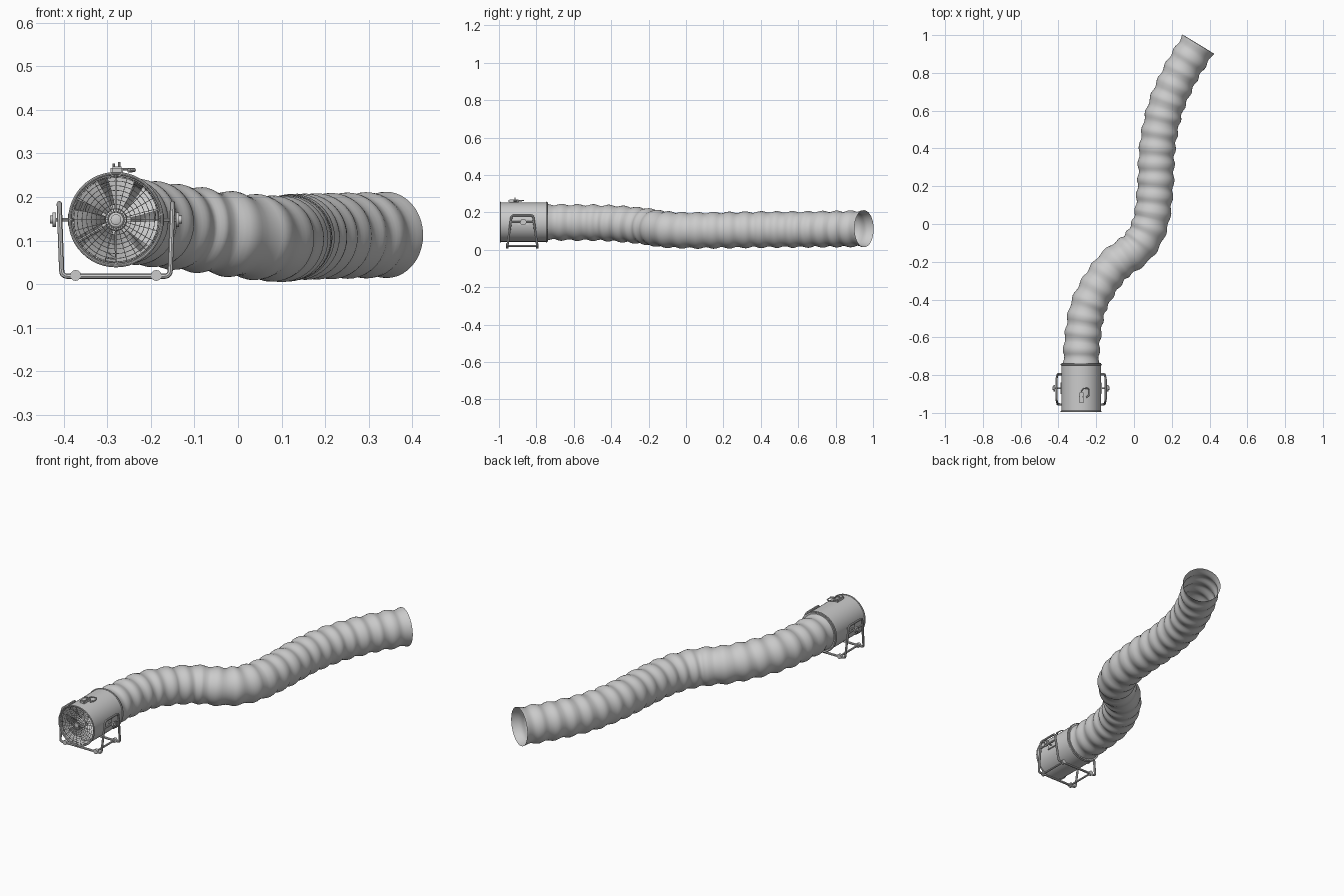
import bpy, bmesh, math
from mathutils import Vector, Matrix

cube = bpy.data.objects.get("Cube")
if cube:
    bpy.data.objects.remove(cube, do_unlink=True)

grey = bpy.data.materials.new("light grey")
grey.use_nodes = True
grey.diffuse_color = (0.6, 0.6, 0.6, 1)
grey.node_tree.nodes["Principled BSDF"].inputs["Base Color"].default_value = (0.6, 0.6, 0.6, 1)

CX, CZ, CY = -0.28, 0.148, -0.87     # fan axis and middle of the housing
FRONT, BACK = -0.992, -0.745


def finish(obj, angle=40):
    obj.data.materials.clear()
    obj.data.materials.append(grey)
    bpy.ops.object.select_all(action='DESELECT')
    obj.select_set(True)
    bpy.context.view_layer.objects.active = obj
    bpy.ops.object.shade_smooth_by_angle(angle=math.radians(angle))
    return obj


def from_bmesh(name, bm, angle=40):
    bmesh.ops.recalc_face_normals(bm, faces=bm.faces)
    mesh = bpy.data.meshes.new(name)
    bm.to_mesh(mesh)
    bm.free()
    obj = bpy.data.objects.new(name, mesh)
    bpy.context.collection.objects.link(obj)
    return finish(obj, angle)


def bridge(bm, rings, closed=False):
    """Join neighbouring vertex rings with quads."""
    pairs = list(zip(rings, rings[1:])) + ([(rings[-1], rings[0])] if closed else [])
    for a, b in pairs:
        for i in range(len(a)):
            j = (i + 1) % len(a)
            bm.faces.new((a[i], a[j], b[j], b[i]))


def lathe(name, profile, closed=False, sides=48):
    """Turn (radius, y) points about the fan axis."""
    bm = bmesh.new()
    rings = []
    for r, y in profile:
        angles = [2 * math.pi * i / sides for i in range(sides)]
        rings.append([bm.verts.new((CX + r * math.cos(a), y, CZ + r * math.sin(a))) for a in angles])
    bridge(bm, rings, closed)
    if not closed:
        bm.faces.new(rings[0])
        bm.faces.new(rings[-1])
    return from_bmesh(name, bm)


def rounded(points, radius):
    """Replace the inner corners of a path with short arcs."""
    pts = [Vector(p) for p in points]
    out = [pts[0]]
    for a, b, c in zip(pts, pts[1:], pts[2:]):
        p = b + (a - b).normalized() * radius
        q = b + (c - b).normalized() * radius
        for k in range(6):
            t = k / 5
            out.append(p * (1 - t) ** 2 + b * 2 * t * (1 - t) + q * t * t)
    return out + [pts[-1]]


def tube(name, points, r, closed=False, detail=2):
    curve = bpy.data.curves.new(name, 'CURVE')
    curve.dimensions = '3D'
    curve.bevel_depth = r
    curve.bevel_resolution = detail
    curve.use_fill_caps = True
    spline = curve.splines.new('POLY')
    spline.points.add(len(points) - 1)
    for sp, p in zip(spline.points, points):
        sp.co = (*p, 1)
    spline.use_cyclic_u = closed
    obj = bpy.data.objects.new(name, curve)
    bpy.context.collection.objects.link(obj)
    bpy.ops.object.select_all(action='DESELECT')
    obj.select_set(True)
    bpy.context.view_layer.objects.active = obj
    bpy.ops.object.convert(target='MESH')
    return finish(bpy.context.object)


def box(name, centre, size):
    bm = bmesh.new()
    bmesh.ops.create_cube(bm, size=1, matrix=Matrix.Translation(centre) @ Matrix.Diagonal((*size, 1)))
    bmesh.ops.bevel(bm, geom=bm.edges[:], offset=min(size) * 0.2, segments=2, affect='EDGES')
    return from_bmesh(name, bm)


def polar(r, a, y):
    return Vector((CX + r * math.cos(a), y, CZ + r * math.sin(a)))


# Flexible ribbed duct
path = [Vector(p) for p in (
    (-0.28, -0.75, CZ), (-0.272, -0.6, 0.146), (-0.235, -0.42, 0.143), (-0.12, -0.235, 0.128),
    (0.02, -0.12, 0.11), (0.088, 0.01, 0.104), (0.113, 0.2, 0.105), (0.123, 0.4, 0.108),
    (0.162, 0.6, 0.109), (0.24, 0.785, 0.111), (0.34, 0.952, 0.113))]
ends = [path[0] - Vector((0, 0.15, 0))] + path + [path[-1] * 2 - path[-2]]
line = []
for p0, p1, p2, p3 in zip(ends, ends[1:], ends[2:], ends[3:]):
    for k in range(40):
        t = k / 40
        line.append(0.5 * (2 * p1 + (p2 - p0) * t + (2 * p0 - 5 * p1 + 4 * p2 - p3) * t * t
                           + (3 * p1 - p0 - 3 * p2 + p3) * t ** 3))
line.append(path[-1])
dist = [0]
for a, b in zip(line, line[1:]):
    dist.append(dist[-1] + (b - a).length)

RIBS, STEPS, SIDES = 22, 8, 40
bm = bmesh.new()
rings = []
for s in range(RIBS * STEPS + 1):
    want = dist[-1] * s / (RIBS * STEPS)
    i = min(range(len(dist)), key=lambda n: abs(dist[n] - want))
    ahead = (line[min(i + 3, len(line) - 1)] - line[max(i - 3, 0)]).normalized()
    side = ahead.cross(Vector((0, 0, 1))).normalized()
    up = side.cross(ahead)
    r = 0.0945 + 0.0045 * math.cos(2 * math.pi * s / STEPS)
    angles = [2 * math.pi * n / SIDES for n in range(SIDES)]
    rings.append([bm.verts.new(line[i] + side * r * math.cos(a) + up * r * math.sin(a)) for a in angles])
bridge(bm, rings)
from_bmesh("flexible_duct", bm, 60)

# Fan housing with rolled rims
lathe("fan_housing", [(0.105, FRONT), (0.105, BACK), (0.101, BACK), (0.101, FRONT)], True)
for name, y in (("front_rim", FRONT), ("rear_rim", BACK)):
    tube(name, [polar(0.106, 2 * math.pi * i / 48, y) for i in range(48)], 0.0035, True)
lathe("duct_collar", [(0.097, BACK), (0.104, BACK), (0.104, BACK + 0.008), (0.097, BACK + 0.008)], True)

# Wire guard: rings and spokes
GUARD = FRONT + 0.002
for n in range(8):
    r = 0.024 + n * 0.0108
    tube("guard_ring", [polar(r, 2 * math.pi * i / 40, GUARD) for i in range(40)], 0.0009, True, 1)
for n in range(24):
    a = 2 * math.pi * n / 24
    tube("guard_spoke", [polar(0.016, a, GUARD), polar(0.104, a, GUARD)], 0.0009, detail=1)
lathe("guard_hub", [(0.01, GUARD - 0.004), (0.012, GUARD - 0.003), (0.012, GUARD + 0.003)])
tube("guard_hub_ring", [polar(0.018, 2 * math.pi * i / 32, GUARD) for i in range(32)], 0.002, True)

# Motor and fan blades
lathe("blade_hub", [(0.018, -0.955), (0.026, -0.95), (0.026, -0.915)])
lathe("motor", [(0.034, -0.905), (0.036, -0.9), (0.036, -0.82), (0.03, -0.81)])
for n in range(3):
    a = math.pi / 2 + 2 * math.pi * n / 3
    tube("motor_strut", [polar(0.03, a, -0.85), polar(0.102, a, -0.85)], 0.004)
BLADES = 7
bm = bmesh.new()
for n in range(BLADES):
    rows = []
    for k in range(5):
        r = 0.024 + 0.073 * k / 4
        row = []
        for m in range(5):
            u = m / 4 - 0.5
            a = 2 * math.pi * n / BLADES + 0.45 + u * 0.66 + 0.1 * k / 4
            row.append(bm.verts.new(polar(r, a, -0.935 + u * 0.026)))
        rows.append(row)
    for a, b in zip(rows, rows[1:]):
        for m in range(4):
            bm.faces.new((a[m], a[m + 1], b[m + 1], b[m]))
from_bmesh("fan_blades", bm)

# Tubular stand: a loop on each side, joined by rails below
LOW, HIGH = 0.018, 0.185
for side in (-1, 1):
    foot, top = CX + side * 0.118, CX + side * 0.13
    loop = [(CX, -0.955, LOW), (foot + side * 0.006, -0.955, LOW), (top, -0.932, HIGH),
            (top, -0.818, HIGH), (foot + side * 0.006, -0.795, LOW), (CX, -0.795, LOW)]
    tube("stand_frame", rounded(loop, 0.014), 0.006)
    tube("pivot_bar", [(top, -0.937, CZ), (top, -0.813, CZ)], 0.005)
    # Tilt knob and its bolt
    tube("pivot_bolt", [(CX + side * 0.1, CY, CZ), (CX + side * 0.15, CY, CZ)], 0.004)
    tube("tilt_knob", [(CX + side * 0.138, CY, CZ), (CX + side * 0.145, CY, CZ)], 0.017, detail=5)
    tube("knob_cap", [(CX + side * 0.145, CY, CZ), (CX + side * 0.151, CY, CZ)], 0.009, detail=4)
    box("pivot_plate", (CX + side * 0.106, CY, CZ), (0.008, 0.06, 0.03))
    # Floor rail and rubber feet
    x = CX + side * 0.0925
    tube("floor_rail", [(x, -0.955, LOW + 0.002), (x, -0.795, LOW + 0.002)], 0.005)
    for y in (-0.955, -0.795):
        tube("foot", [(x, y - 0.007, LOW + 0.002), (x, y + 0.007, LOW + 0.002)], 0.0125, detail=4)

# Switch box, toggles and cable loop on top
TOP = CZ + 0.105
box("switch_box", (-0.278, -0.92, TOP + 0.008), (0.028, 0.056, 0.018))
for x, h in ((-0.285, 0.024), (-0.272, 0.027)):
    tube("switch_toggle", [(x, -0.915, TOP + 0.014), (x, -0.915, TOP + h)], 0.003)
cable = [(-0.278, -0.895, TOP + 0.01), (-0.276, -0.872, TOP + 0.011), (-0.24, -0.868, TOP + 0.01),
         (-0.236, -0.905, TOP + 0.008), (-0.252, -0.918, TOP + 0.006)]
tube("power_cable", rounded(cable, 0.014), 0.003)
tube("cable_plug", [(-0.25, -0.918, TOP + 0.008), (-0.238, -0.905, TOP + 0.009)], 0.005)
